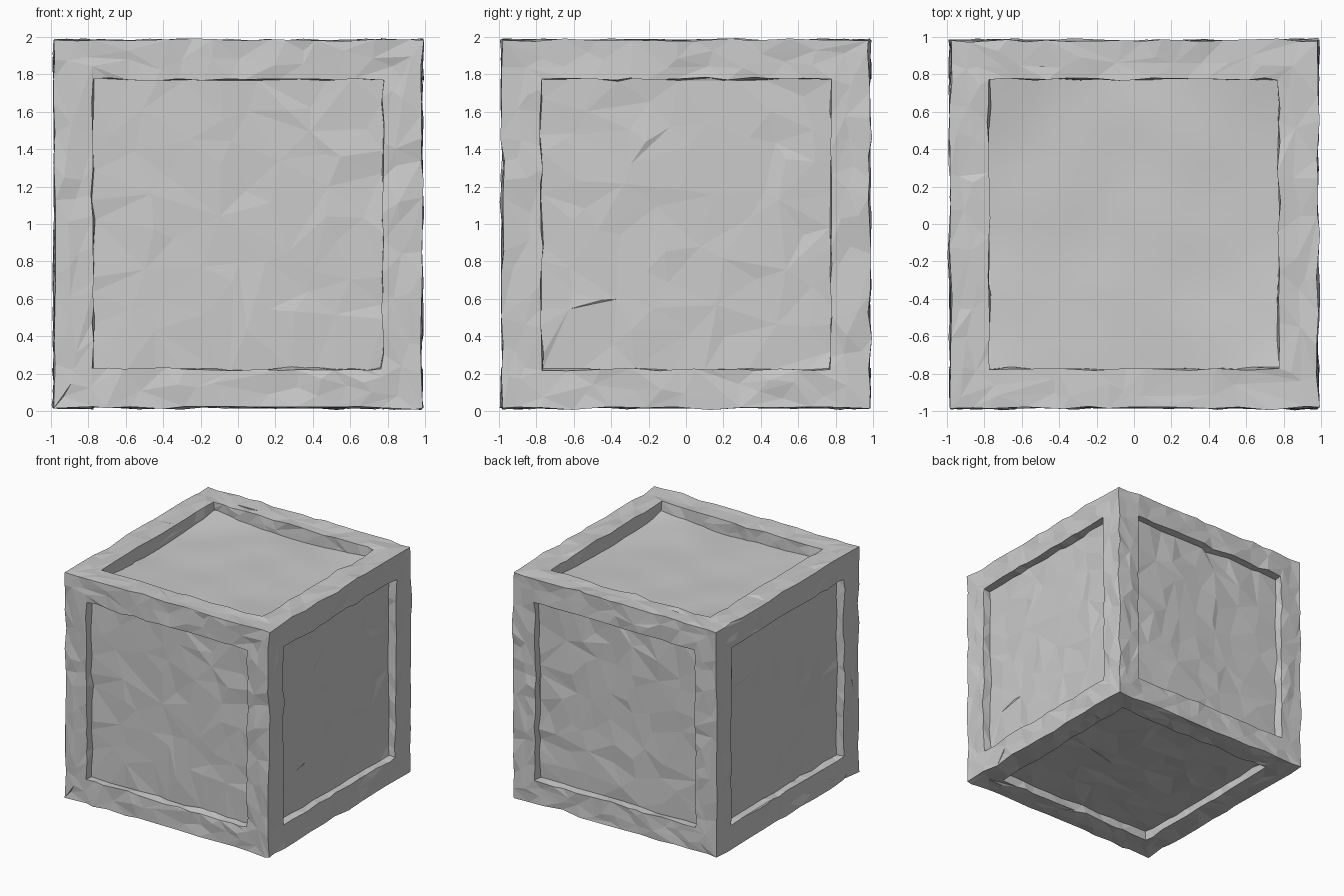
import bpy, bmesh
from mathutils import Vector, noise

old = bpy.data.objects.get("Cube")
if old:
    bpy.data.objects.remove(old, do_unlink=True)

HALF = 0.982     # half the block size
OPENING = 0.775  # half the panel opening
DEPTH = 0.07     # panel recess
TOP_DEPTH = 0.17 # hollow under the top cover

stone = bpy.data.materials.new("stone_grey")
stone.use_nodes = True
grey = (0.6, 0.6, 0.6, 1)
stone.diffuse_color = grey
stone.node_tree.nodes["Principled BSDF"].inputs["Base Color"].default_value = grey


def make_object(name, bm, smooth):
    mesh = bpy.data.meshes.new(name)
    bm.to_mesh(mesh)
    bm.free()
    mesh.materials.append(stone)
    for poly in mesh.polygons:
        poly.use_smooth = smooth
    obj = bpy.data.objects.new(name, mesh)
    bpy.context.collection.objects.link(obj)
    return obj


# Rough block: a cube with a recessed panel on every side
bm = bmesh.new()
bmesh.ops.create_cube(bm, size=2 * HALF)
panels = list(bm.faces)
bmesh.ops.inset_individual(bm, faces=panels, thickness=HALF - OPENING, use_even_offset=True)
for panel in panels:
    depth = TOP_DEPTH if panel.normal.z > 0.9 else DEPTH
    bmesh.ops.inset_individual(bm, faces=[panel], thickness=0.002, depth=-depth,
                               use_even_offset=True)
bmesh.ops.subdivide_edges(bm, edges=list(bm.edges), cuts=18, use_grid_fill=True)

# Chipped surface, later reduced to irregular facets
for v in bm.verts:
    p = v.co.copy()
    shift = noise.noise_vector(p * 5) * 0.011 + noise.noise_vector(p * 10) * 0.012
    v.co = p + shift
    v.co = Vector([max(-1, min(1, c)) for c in v.co]) + Vector((0, 0, 1))
block = make_object("chipped_block", bm, False)
facets = block.modifiers.new("facets", "DECIMATE")
facets.ratio = 0.07

# Soft cover in the top opening: corners high, middle sagging
bm = bmesh.new()
bmesh.ops.create_grid(bm, x_segments=32, y_segments=32, size=OPENING + 0.015)
for v in bm.verts:
    u, w = v.co.x / OPENING, v.co.y / OPENING
    corner = min(1, abs(u * w)) ** 2
    ripple = 0.012 * noise.noise(v.co * 2.5)
    v.co.z = 1 + HALF - 0.12 + 0.05 * corner + ripple
make_object("top_cover", bm, True)
